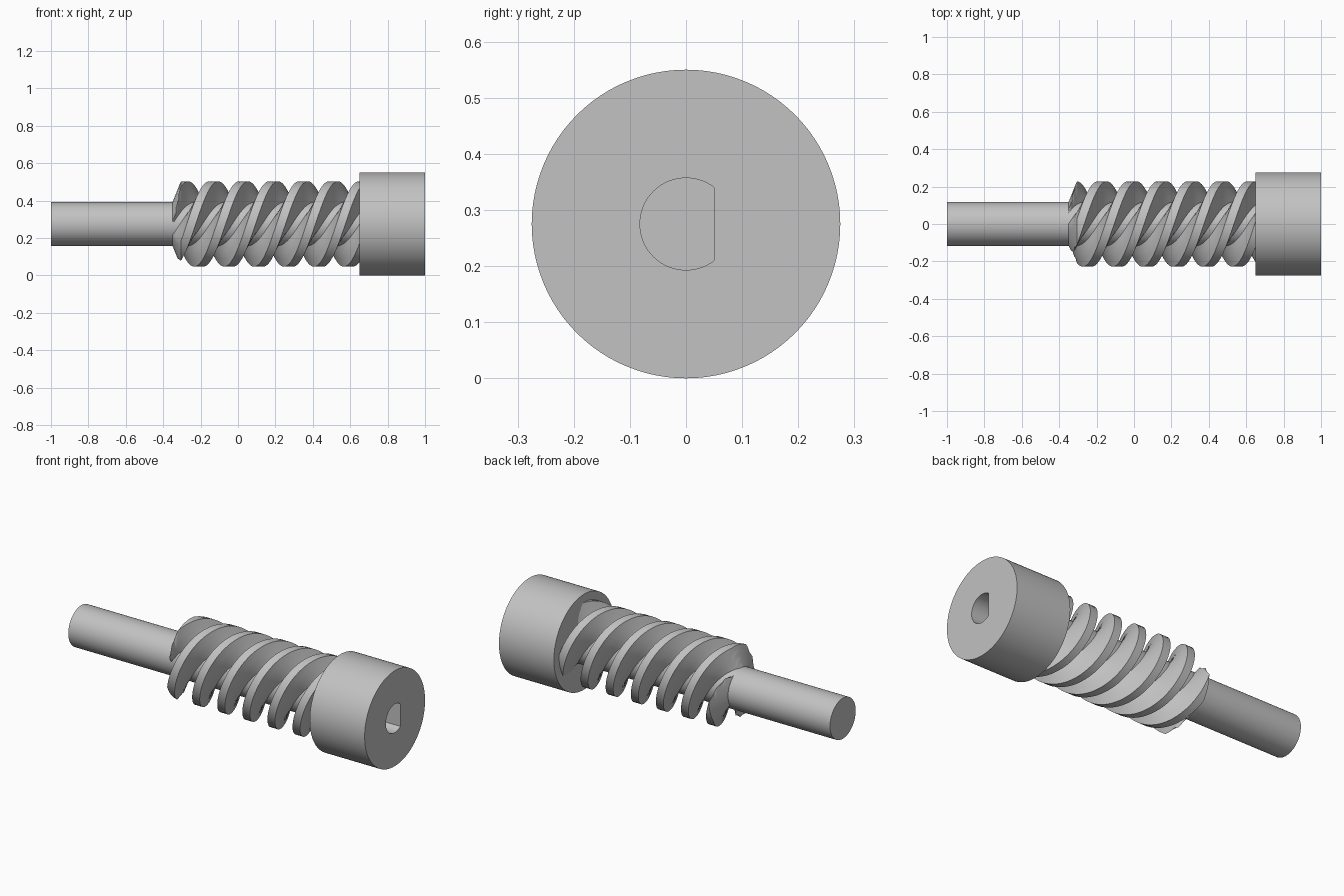
import bpy
import bmesh
from math import cos, sin, pi, radians

AXIS_Z = 0.275        # height of the common axis
HEAD_R = 0.275
SHAFT_R = 0.117
CREST_R = 0.228
STARTS, PITCH = 3, 0.16
LEAD = STARTS * PITCH
START_X = -0.35       # free end of the thread
HEAD_X = 0.65         # inner face of the head
PHASE_X = -0.25       # a crest crosses the front here

if "Cube" in bpy.data.objects:
    bpy.data.objects.remove(bpy.data.objects["Cube"], do_unlink=True)

steel = bpy.data.materials.new("grey steel")
steel.use_nodes = True
grey = (0.54, 0.54, 0.54, 1)
steel.diffuse_color = grey
steel.node_tree.nodes["Principled BSDF"].inputs["Base Color"].default_value = grey


def polar(x, r, phi):
    """Point around the axis: phi 0 is the front, a quarter turn is the top."""
    return (x, -r * cos(phi), AXIS_Z + r * sin(phi))


def loft(name, sections):
    """Skin equal-length rings and cap both ends."""
    bm = bmesh.new()
    rings = [[bm.verts.new(p) for p in s] for s in sections]
    for a, b in zip(rings, rings[1:]):
        for i in range(len(a)):
            j = (i + 1) % len(a)
            bm.faces.new((a[i], a[j], b[j], b[i]))
    bm.faces.new(rings[0])
    bm.faces.new(rings[-1])
    bmesh.ops.recalc_face_normals(bm, faces=bm.faces)
    mesh = bpy.data.meshes.new(name)
    bm.to_mesh(mesh)
    bm.free()
    mesh.materials.append(steel)
    obj = bpy.data.objects.new(name, mesh)
    bpy.context.collection.objects.link(obj)
    bpy.ops.object.select_all(action='DESELECT')
    obj.select_set(True)
    bpy.context.view_layer.objects.active = obj
    bpy.ops.object.shade_smooth_by_angle(angle=radians(30))
    return obj


ANGLES = [2 * pi * i / 96 for i in range(96)]


def circle(x, r):
    return [polar(x, r, a) for a in ANGLES]


def d_outline(x, r=0.082, flat=0.05):
    """Circle with a flat on the back side."""
    return [polar(x, min(r, flat / max(-cos(a), 0.01)), a) for a in ANGLES]


# Plain shaft
loft("shaft", [circle(-1, SHAFT_R), circle(START_X + 0.01, SHAFT_R)])

# Head with a D-shaped blind socket
loft("head", [circle(HEAD_X, HEAD_R), circle(1, HEAD_R),
              d_outline(1), d_outline(0.7)])

# Three-start thread: tooth half-profile as (axial offset, radius)
CREST_HALF, ROOT_HALF = 0.024, 0.06
half = [(0.008, CREST_R), (CREST_HALF, CREST_R)]
for t in (1 / 3, 2 / 3, 1):
    half.append((CREST_HALF + t * (ROOT_HALF - CREST_HALF),
                 CREST_R + t * (SHAFT_R - CREST_R)))
tooth = [(-u, r) for u, r in reversed(half)] + half
tooth += [(PITCH / 2 - 0.007, SHAFT_R), (PITCH / 2 + 0.007, SHAFT_R)]


def thread_section(x):
    limit = SHAFT_R + (x - START_X) * 2.5      # conical lead-in
    ring = []
    for k in range(STARTS):
        for u, r in tooth:
            phi = 2 * pi * (x - PHASE_X - u - k * PITCH) / LEAD
            ring.append(polar(x, min(r, limit), phi))
    return ring


stations = [START_X + 0.003 * i for i in range(20)]
first, last, count = START_X + 0.06, HEAD_X + 0.01, 140
stations += [first + (last - first) * i / count for i in range(count + 1)]
loft("worm_thread", [thread_section(x) for x in stations])
